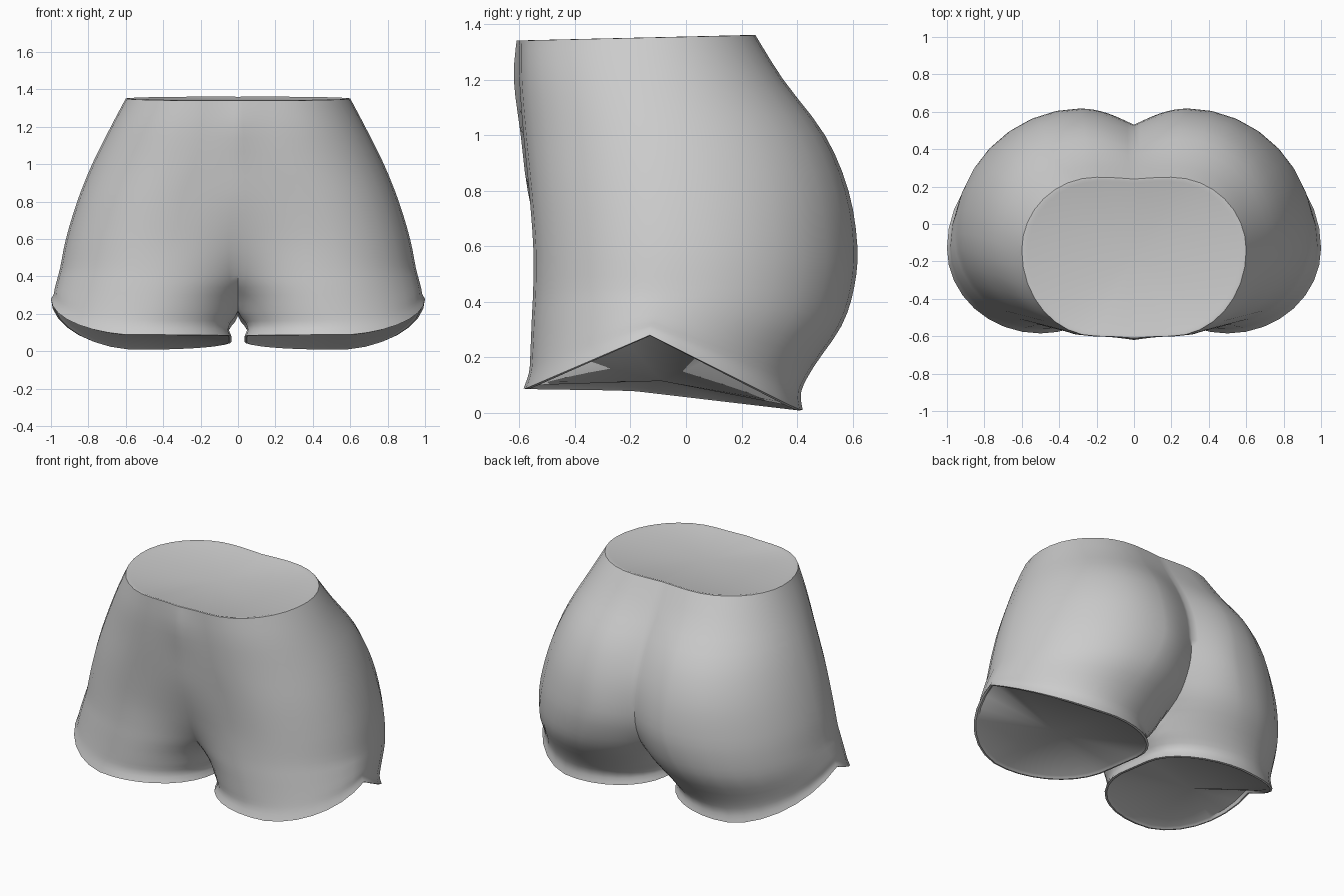
import bpy, bmesh, math
from mathutils import Vector

if "Cube" in bpy.data.objects:
    bpy.data.objects.remove(bpy.data.objects["Cube"])

fabric = bpy.data.materials.new("light grey fabric")
fabric.diffuse_color = (0.6, 0.6, 0.6, 1)
fabric.use_nodes = True
fabric.node_tree.nodes["Principled BSDF"].inputs["Base Color"].default_value = fabric.diffuse_color

SEG, INNER, STEPS = 8, 6, 3      # columns per arc, inner-thigh columns, rows between key rings
CROTCH = 7                       # key ring where the legs separate

# level, front peak x, back peak x, front centre y, front peak y, side x, side y,
# back peak y, back centre y, centre x, roundness of the inner arcs
KEYS = [
    (1.36, .20, .20, -.61, -.60, .60, -.14, .25, .24, 0, 0),
    (1.20, .22, .24, -.62, -.60, .68, -.12, .35, .33, 0, 0),
    (1.00, .26, .27, -.595, -.585, .78, -.08, .50, .44, 0, 0),
    (0.80, .34, .28, -.57, -.565, .86, -.06, .585, .515, 0, 0),
    (0.60, .40, .28, -.52, -.55, .92, -.05, .617, .53, 0, 0),
    (0.45, .42, .32, -.46, -.55, .95, -.06, .605, .49, 0, .1),
    (0.70, .44, .38, -.38, -.555, .965, -.08, .56, .39, 0, .35),
    (0.36, .47, .44, -.20, -.56, .98, -.11, .46, .16, 0, .75),
    (0.15, .50, .49, -.18, -.565, .985, -.13, .415, .08, .05, 1),
    (0.00, .50, .49, -.18, -.585, 1.0, -.13, .42, .08, .035, 1),
]


def hem_height(y, outer):
    """Hem rises to a peak at the outer seam and is nearly level inside the leg."""
    level = .088 - .015 * (y + .58) - .06 * max(0, y + .2) / .6
    if not outer:
        return level
    dy = y + .13
    peak = .28 - (.43 * -dy if dy < 0 else .5 * dy)
    return max(level, peak)


def ring(index):
    lvl, xf, xb, yfc, yf, xs, ys, yb, ybc, xc, rnd = KEYS[index]
    pts = []

    def inner_arc(t, xp, yc, yp):
        a = t * math.pi / 2
        w = (1 - rnd) * t + rnd * (1 - math.cos(a))
        return (xc + (xp - xc) * w, yc + (yp - yc) * math.sin(a), False)

    def outer_arc(t, xp, yp):
        a = t * math.pi / 2
        return (xp + (xs - xp) * math.sin(a), ys + (yp - ys) * math.cos(a), True)

    pts += [inner_arc(i / SEG, xf, yfc, yf) for i in range(SEG)]
    pts += [outer_arc(i / SEG, xf, yf) for i in range(SEG)]
    pts += [outer_arc(1 - i / SEG, xb, yb) for i in range(SEG)]
    pts += [inner_arc(1 - i / SEG, xb, ybc, yb) for i in range(SEG + 1)]
    if index >= CROTCH:
        pts += [(xc, ybc + (yfc - ybc) * i / INNER, False) for i in range(1, INNER)]
    out = []
    for x, y, outer in pts:
        if index == 0:
            z = 1.354 + .023 * y
        elif index < 6:
            z = lvl
        else:
            h = hem_height(y, outer)
            z = h + lvl * (.45 - h)
        out.append(Vector((x, y, z)))
    return out


def spline(a, b, c, d, t):
    return .5 * (2 * b + (c - a) * t + (2 * a - 5 * b + 4 * c - d) * t * t
                 + (3 * b - a - 3 * c + d) * t ** 3)


keys = [ring(i) for i in range(len(KEYS))]
OPEN = 4 * SEG + 1
rows = []
for k in range(len(keys) - 1):
    first = 0 if k < CROTCH else CROTCH
    for s in range(STEPS):
        row = []
        for c in range(len(keys[k])):
            lo = CROTCH if c >= OPEN else 0
            p = [keys[min(max(k + o, lo), len(keys) - 1)][c] for o in (-1, 0, 1, 2)]
            v = spline(*p, s / STEPS)
            v.x = max(v.x, 0)
            if k < CROTCH and c in (0, OPEN - 1):
                v.x = 0
            row.append(v)
        rows.append(row)
rows.append(keys[-1])

bm = bmesh.new()


def build_half(side):
    def vert(p):
        return bm.verts.new((p.x * side, p.y, p.z))

    grid = [[vert(p) for p in row] for row in rows]
    # body and leg walls
    for a, b in zip(grid, grid[1:]):
        n = len(a)
        closed = n > OPEN
        for i in range(n if closed else n - 1):
            j = (i + 1) % n
            bm.faces.new((a[i], a[j], b[j], b[i]))

    # caps: a rounded rim, then a fan to the middle
    def cap(points, edge, mid, dz, closed):
        n = len(points)
        for scale, lift in ((.975, -.2 * dz), (.945, dz)):
            inner = [vert(Vector((mid.x + (p.x - mid.x) * scale,
                                  mid.y + (p.y - mid.y) * scale, p.z + lift)))
                     for p in points]
            for i in range(n if closed else n - 1):
                j = (i + 1) % n
                bm.faces.new((edge[i], edge[j], inner[j], inner[i]))
            edge = inner
        centre = vert(mid)
        for i in range(n if closed else n - 1):
            bm.faces.new((edge[i], edge[(i + 1) % n], centre))

    cap(rows[0], grid[0], Vector((0, -.18, 1.345)), -.004, False)
    cap(rows[-1], grid[-1], Vector((.52, -.09, .115)), .012, True)


for side in (1, -1):
    build_half(side)
bmesh.ops.remove_doubles(bm, verts=bm.verts, dist=.0005)
bmesh.ops.recalc_face_normals(bm, faces=bm.faces)

mesh = bpy.data.meshes.new("shorts")
bm.to_mesh(mesh)
bm.free()
mesh.materials.append(fabric)
shorts = bpy.data.objects.new("shorts", mesh)
bpy.context.collection.objects.link(shorts)

# smooth cloth with crisp hems
bpy.context.view_layer.objects.active = shorts
shorts.select_set(True)
bpy.ops.object.shade_smooth_by_angle(angle=math.radians(50))
